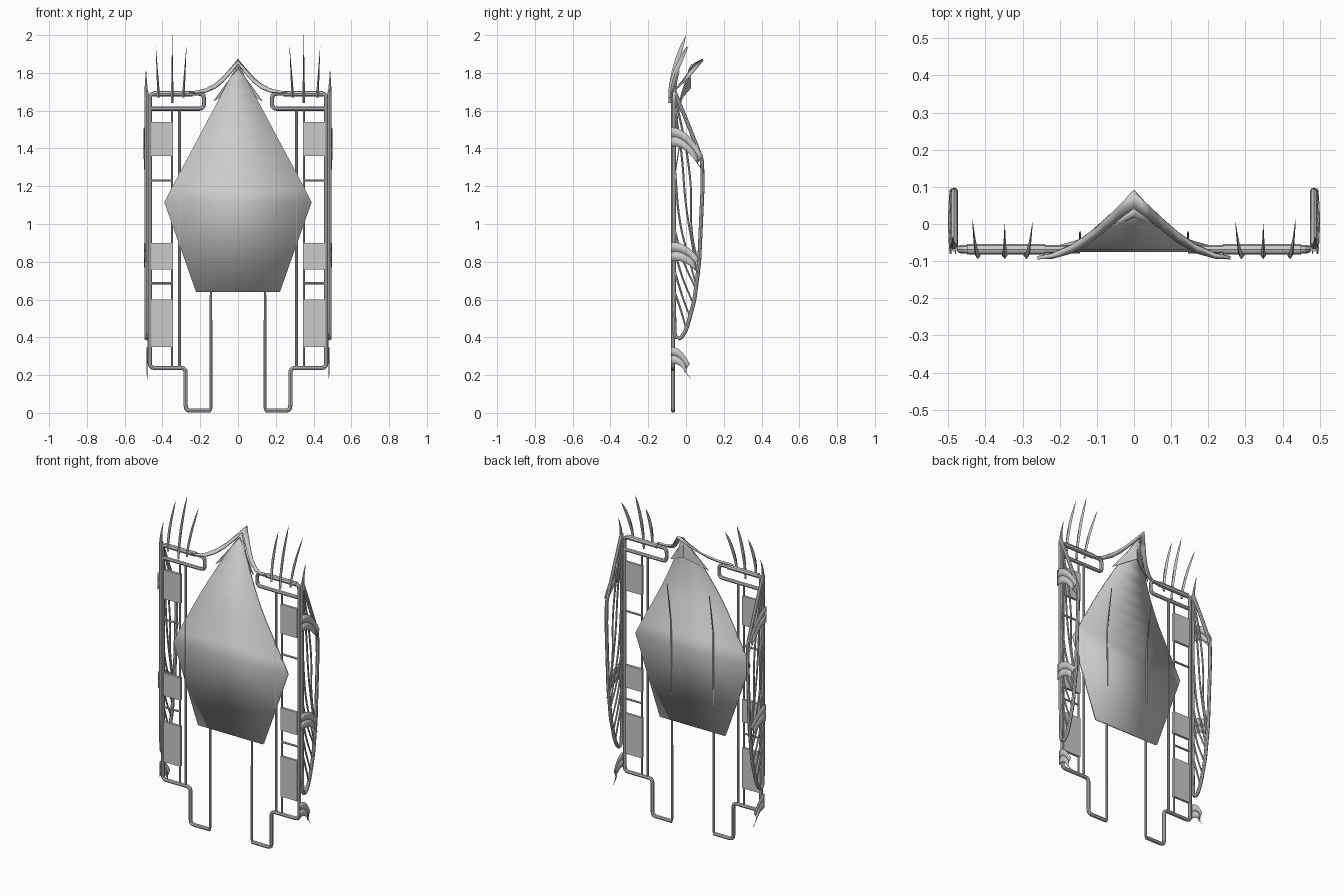
import bpy, bmesh
from mathutils import Vector

if "Cube" in bpy.data.objects:
    bpy.data.objects.remove(bpy.data.objects["Cube"])

GREY = (0.6, 0.6, 0.6, 1)
mat = bpy.data.materials.new("plain grey")
mat.use_nodes = True
mat.diffuse_color = GREY
mat.node_tree.nodes["Principled BSDF"].inputs["Base Color"].default_value = GREY
FY = -0.068  # depth of the frame plane


def finish(obj, smooth=True):
    obj.data.materials.append(mat)
    bpy.ops.object.select_all(action="DESELECT")
    obj.select_set(True)
    bpy.context.view_layer.objects.active = obj
    if obj.type == "CURVE":
        bpy.ops.object.convert(target="MESH")
        obj = bpy.context.object
    if smooth:
        bpy.ops.object.shade_smooth_by_angle()
    return obj


def mesh_part(name, verts, faces, thick=0, smooth=True):
    me = bpy.data.meshes.new(name)
    me.from_pydata(verts, [], faces)
    bm = bmesh.new()
    bm.from_mesh(me)
    bmesh.ops.recalc_face_normals(bm, faces=bm.faces)
    bm.to_mesh(me)
    bm.free()
    obj = bpy.data.objects.new(name, me)
    bpy.context.collection.objects.link(obj)
    if thick:
        mod = obj.modifiers.new("thickness", "SOLIDIFY")
        mod.thickness = thick
        mod.offset = 0
    return finish(obj, smooth)


def rounded(pts, r):
    """Cut each inner corner of a path with a short arc."""
    pts = [Vector(p) for p in pts]
    out = [pts[0]]
    for a, b, c in zip(pts, pts[1:], pts[2:]):
        p, q = b + (a - b).normalized() * r, b + (c - b).normalized() * r
        for t in (0, 0.33, 0.67, 1):
            out.append(p * (1 - t) ** 2 + b * 2 * t * (1 - t) + q * t * t)
    return out + [pts[-1]]


def tube(name, pts, radius, corner=0.0, taper=1.0, bezier=False):
    cu = bpy.data.curves.new(name, "CURVE")
    cu.dimensions = "3D"
    cu.bevel_depth = radius
    cu.bevel_resolution = 2
    cu.use_fill_caps = True
    cu.resolution_u = 6
    if corner:
        pts = rounded(pts, corner)
    sp = cu.splines.new("BEZIER" if bezier else "POLY")
    store = sp.bezier_points if bezier else sp.points
    store.add(len(pts) - 1)
    for i, p in enumerate(pts):
        if bezier:
            store[i].co = p
            store[i].handle_left_type = store[i].handle_right_type = "AUTO"
        else:
            store[i].co = (*p, 1)
        store[i].radius = 1 + (taper - 1) * i / (len(pts) - 1)
    obj = bpy.data.objects.new(name, cu)
    bpy.context.collection.objects.link(obj)
    return finish(obj)


def strip(name, edge_a, edge_b, thick):
    """Thin sheet spanning two matching edge lines."""
    n = len(edge_a)
    faces = [(i, i + 1, n + i + 1, n + i) for i in range(n - 1)]
    return mesh_part(name, edge_a + edge_b, faces, thick)


# Central panel, its tip curling back
def bend(z):
    return FY + 0.1 * max(0, (z - 1.4) / 0.44) ** 1.7


rows = [(0.64, 0.222), (1.115, 0.39)]
rows += [(1.115 + 0.73 * i / 10, 0.39 * (1 - i / 10) + 0.002) for i in range(1, 11)]
strip("central_panel", [(-w, bend(z), z) for z, w in rows],
      [(w, bend(z), z) for z, w in rows], 0.014)

# Folded hood behind the panel tip
mesh_part("tip_hood", [(0, 0.02, 1.83), (0.13, -0.035, 1.65), (-0.13, -0.035, 1.65),
                       (0, 0.025, 1.72)], [(0, 1, 3), (0, 3, 2)], 0.005, False)

# Pointed arch over the panel
half = [(0, 0.09, 1.87), (0.04, 0.05, 1.82), (0.08, 0.012, 1.775), (0.12, -0.025, 1.742),
        (0.17, -0.06, 1.715), (0.22, -0.082, 1.703), (0.26, -0.09, 1.698)]
arch = [(-x, y, z) for x, y, z in half[:0:-1]] + half
lower = []
for x, y, z in arch:
    k = 1 - abs(x) / 0.27
    lower.append((x, y - 0.045 * k, z - 0.022 * min(1, 2 * k)))
strip("pointed_arch", arch, lower, 0.01)

for side, s in (("left", 1), ("right", -1)):
    def P(x, y, z):
        return (s * x, y, z)

    # Bent frame tube with foot loop and top hook
    outline = [(0.145, 0.012), (0.277, 0.012), (0.277, 0.238), (0.467, 0.238),
               (0.467, 1.69), (0.18, 1.69), (0.18, 1.61), (0.46, 1.61)]
    tube(side + "_frame", [P(x, FY, z) for x, z in outline], 0.011, 0.025)
    tube(side + "_inner_leg", [P(0.16, FY, 0.012), P(0.143, FY, 0.012), P(0.143, FY, 0.64),
                               P(0.145, -0.06, 1.25), P(0.145, -0.022, 1.5)], 0.009, 0.015, 0.3)
    tube(side + "_top_sleeve", [P(0.24, FY, 1.69), P(0.45, FY, 1.69)], 0.0145)

    # Inner bars and rungs
    for i, x in enumerate((0.31, 0.349)):
        tube(f"{side}_bar_{i}", [P(x, FY, 0.238), P(x, FY, 1.61)], 0.0075 - 0.002 * i)
    for i, z in enumerate((0.687, 1.23)):
        tube(f"{side}_rung_{i}", [P(0.349, FY, z), P(0.467, FY, z)], 0.006)

    # Cloth wraps between the bars
    for i, (lo, hi) in enumerate(((0.35, 0.6), (0.76, 0.9), (1.36, 1.54))):
        ring = [(0.343, -0.075), (0.458, -0.075), (0.458, -0.06), (0.343, -0.06)]
        v = [P(x, y, z) for z in (lo, hi) for x, y in ring]
        f = [(j, (j + 1) % 4, (j + 1) % 4 + 4, j + 4) for j in range(4)]
        mesh_part(f"{side}_wrap_{i}", v, f + [(0, 1, 2, 3), (4, 5, 6, 7)], 0, False)

    # Forked ribbon tails flowing back
    tails = ((0.48, 0.3, 0.22, 0.1, 0.09), (0.492, 0.85, 0.775, 0.15, 0.1),
             (0.495, 1.46, 1.32, 0.17, 0.1))
    for i, (x, z0, z1, run, w) in enumerate(tails):
        top, mid, low = [], [], []
        for j in range(7):
            t = j / 6
            y = -0.08 + run * t
            z = z0 + (z1 - z0) * t ** 1.6 + 0.015 * (1 - (2 * t - 1) ** 2)
            notch = 0.03 if j == 6 else 0
            h = w / 2 * (1 - 0.15 * t)
            wave = x + 0.004 * (1 - (2 * t - 1) ** 2)
            top.append(P(wave, y, z + h))
            mid.append(P(wave, y - notch, z))
            low.append(P(wave, y + notch * 0.2, z - h))
        for nm, a, b in (("upper", top, mid), ("lower", mid, low)):
            strip(f"{side}_ribbon_{i}_{nm}", a, b, 0.003)

    # Side wing rim
    rim = [(-0.06, 1.7), (0.01, 1.53), (0.085, 1.34), (0.088, 1.2), (0.07, 0.8), (0.045, 0.6),
           (0.005, 0.45), (-0.03, 0.387), (-0.06, 0.4), (-0.064, 0.6), (-0.064, 1.7)]
    tube(side + "_wing_rim", [P(0.484, y, z) for y, z in rim], 0.0105, 0.025)
    tube(side + "_wing_spike", [P(0.484, -0.06, 1.66), P(0.487, -0.055, 1.74),
                                P(0.487, -0.035, 1.81)], 0.012, 0, 0.1, True)

    # Wing ribs
    ribs = [[(-0.06, 1.68), (0.0, 1.4), (0.025, 1.2), (0.03, 0.97), (0.065, 0.78)],
            [(-0.06, 1.62), (-0.025, 1.38), (0.0, 1.1), (0.04, 0.85), (0.062, 0.72)],
            [(-0.06, 1.3), (-0.03, 1.0), (0.015, 0.82), (0.055, 0.67)]]
    ribs += [[(-0.06, 0.97 - 0.11 * i), (-0.02, 0.82 - 0.1 * i),
              (0.05 - 0.017 * i, 0.66 - 0.07 * i)] for i in range(4)]
    for i, rib in enumerate(ribs):
        tube(f"{side}_wing_rib_{i}", [P(0.484, y, z) for y, z in rib], 0.006, 0, 0.7, True)

    # Curved blades standing on the top tube
    for i, (x0, x1, z0, z1, y1) in enumerate(((0.29, 0.273, 1.67, 1.94, 0.005),
                                              (0.348, 0.348, 1.64, 2.0, 0.0),
                                              (0.42, 0.435, 1.67, 1.94, 0.012))):
        v, f = [], []
        for j in range(9):
            t = j / 8
            x, z = x0 + (x1 - x0) * t, z0 + (z1 - z0) * t
            y = -0.085 + (y1 + 0.085) * t ** 1.7
            h = 0.017 * (0.5 + 1.6 * t) * (1 - t) ** 0.7 + 0.0005
            d = 0.007 * (1 - t) + 0.0005
            v += [P(x - d, y, z), P(x, y - h, z), P(x + d, y, z), P(x, y + h, z)]
        for j in range(0, 32, 4):
            f += [(j + k, j + (k + 1) % 4, j + 4 + (k + 1) % 4, j + 4 + k) for k in range(4)]
        mesh_part(f"{side}_blade_{i}", v, f + [(0, 1, 2, 3), (32, 33, 34, 35)])
